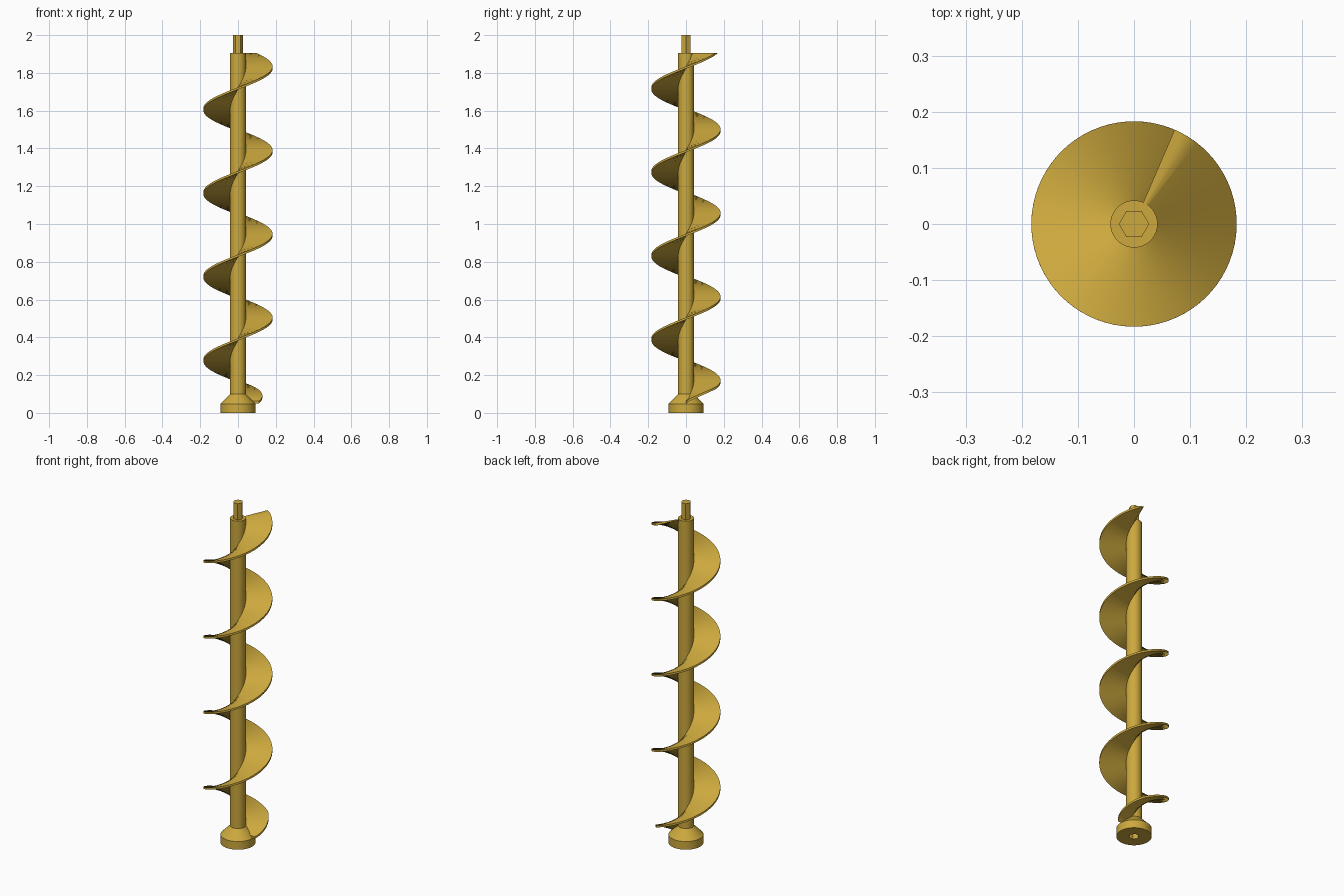
import bpy, bmesh, math

if "Cube" in bpy.data.objects:
    bpy.data.objects.remove(bpy.data.objects["Cube"])

gold = bpy.data.materials.new("gold")
gold.diffuse_color = (0.604, 0.393, 0.047, 1)
gold.use_nodes = True
gold.node_tree.nodes["Principled BSDF"].inputs["Base Color"].default_value = gold.diffuse_color

TAU = 2 * math.pi
SEG = 96                       # divisible by 6 so hexagon corners are exact


def finish(name, bm, angle):
    bmesh.ops.remove_doubles(bm, verts=bm.verts, dist=1e-5)
    bmesh.ops.recalc_face_normals(bm, faces=bm.faces)
    mesh = bpy.data.meshes.new(name)
    bm.to_mesh(mesh)
    bm.free()
    mesh.materials.append(gold)
    ob = bpy.data.objects.new(name, mesh)
    bpy.context.collection.objects.link(ob)
    bpy.ops.object.select_all(action='DESELECT')
    bpy.context.view_layer.objects.active = ob
    ob.select_set(True)
    bpy.ops.object.shade_smooth_by_angle(angle=math.radians(angle))
    return ob


def ring(bm, r, z, hexagon):
    verts = []
    for i in range(SEG):
        a = TAU * i / SEG
        k = 1.0
        if hexagon:            # flats face front and back, corners on x
            k = math.cos(math.pi / 6) / math.cos(a % (TAU / 6) - math.pi / 6)
        verts.append(bm.verts.new((r * k * math.cos(a), r * k * math.sin(a), z)))
    return verts


# Shaft: hex socket, collar, cone, round rod and hex drive as one turned body
profile = [(0.028, 0.095, True), (0.028, 0, True), (0.093, 0, False),
           (0.093, 0.048, False), (0.042, 0.10, False), (0.042, 1.905, False),
           (0.027, 1.905, True), (0.027, 2.0, True)]
bm = bmesh.new()
rings = [ring(bm, *p) for p in profile]
for lo, hi in zip(rings, rings[1:]):
    for i in range(SEG):
        j = (i + 1) % SEG
        bm.faces.new((lo[i], lo[j], hi[j], hi[i]))
bm.faces.new(rings[0])
bm.faces.new(rings[-1])
finish("shaft", bm, 30)

# Helical flight: widens from the tip, cut flat at the top of the rod
PITCH, THICK, TOP = 0.443, 0.0115, 1.905
CUT, END, TAPER = 1497.4, 1506.7, 65
angles = [CUT * i / 300 for i in range(301)] + [(CUT + END) / 2, END]
bm = bmesh.new()
sections = []
for a in angles:
    z = TOP - (CUT - a) / 360 * PITCH
    r = 0.11 + 0.073 * min(1, a / TAPER) ** 0.85
    c, s = math.cos(math.radians(a)), math.sin(math.radians(a))
    low, high = min(z - THICK, TOP), min(z, TOP)
    sections.append([bm.verts.new((q * c, q * s, h)) for q, h in
                     ((0.036, low), (r, low), (r, high), (0.036, high))])
for p, q in zip(sections, sections[1:]):
    for i in range(4):
        j = (i + 1) % 4
        bm.faces.new((p[i], p[j], q[j], q[i]))
bm.faces.new(sections[0])
bm.faces.new(sections[-1])
finish("spiral_flight", bm, 35)
